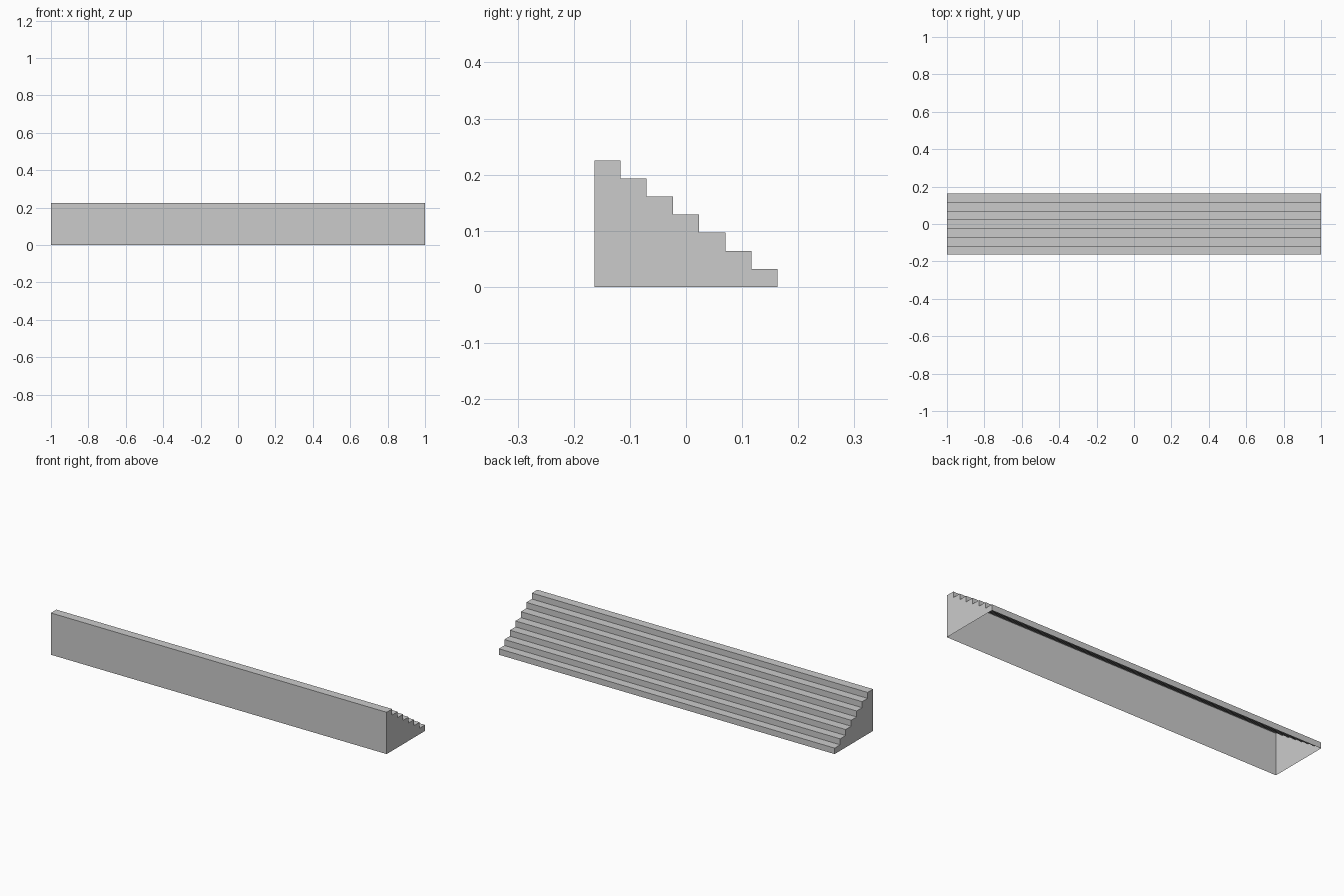
import bpy
import bmesh

if "Cube" in bpy.data.objects:
    bpy.data.objects.remove(bpy.data.objects["Cube"])

STEPS = 7
LENGTH = 2.0
DEPTH = 0.327
HEIGHT = 0.225
tread = DEPTH / STEPS
riser = HEIGHT / STEPS

# Stair profile in the y-z plane: tall front wall, then steps down to the back
profile = [(-DEPTH / 2, 0.0)]
for i in range(STEPS):
    z = HEIGHT - i * riser
    y = -DEPTH / 2 + i * tread
    profile += [(y, z), (y + tread, z)]
profile.append((DEPTH / 2, 0.0))

bm = bmesh.new()
left = [bm.verts.new((-LENGTH / 2, y, z)) for y, z in profile]
right = [bm.verts.new((LENGTH / 2, y, z)) for y, z in profile]

# Front wall, treads and risers; the underside stays open
for i in range(len(profile) - 1):
    bm.faces.new((left[i], right[i], right[i + 1], left[i + 1]))

# Stepped end panels
bm.faces.new(left)
bm.faces.new(right[::-1])

mesh = bpy.data.meshes.new("wide_steps")
bm.to_mesh(mesh)
bm.free()
steps = bpy.data.objects.new("wide_steps", mesh)
bpy.context.collection.objects.link(steps)
